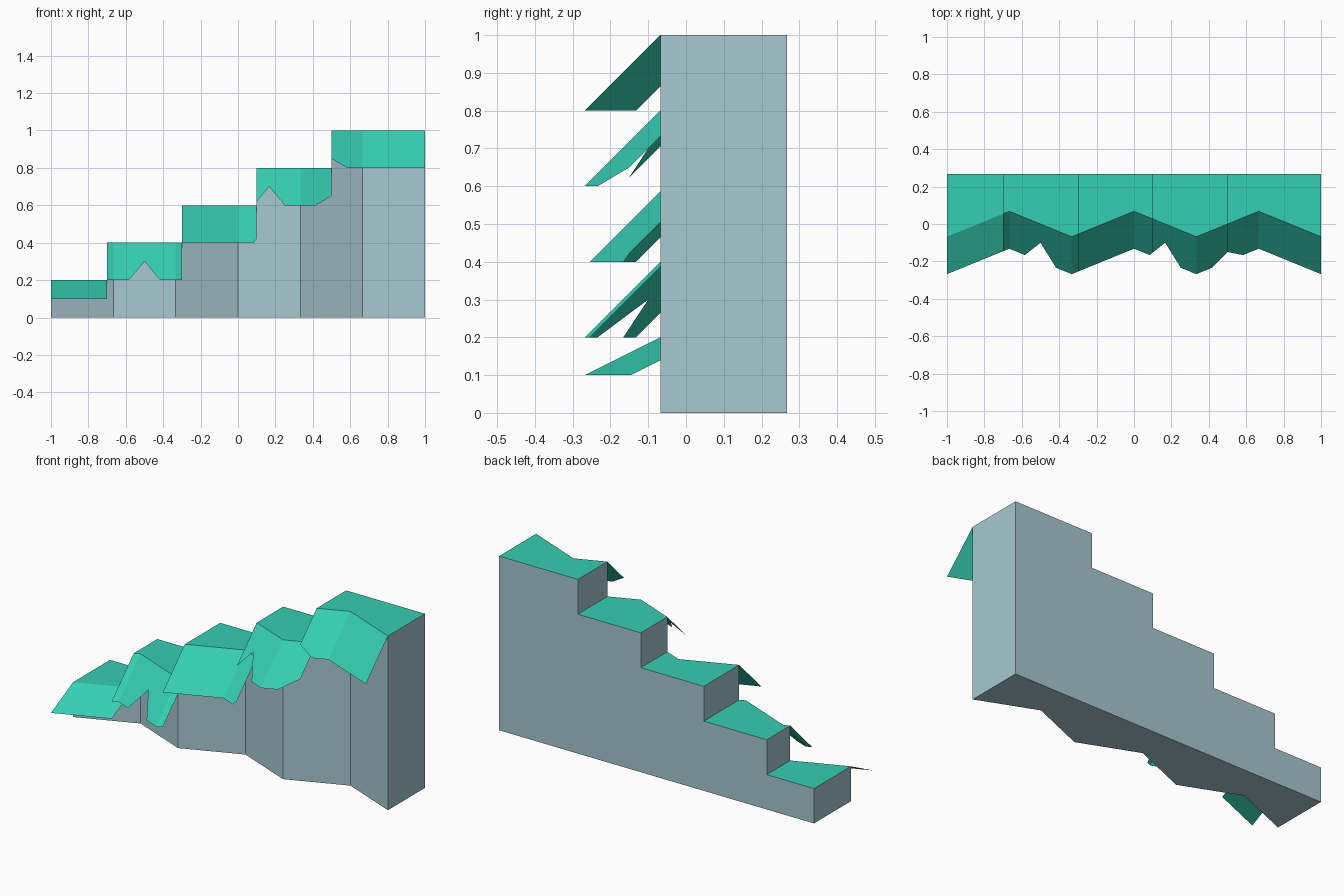
import bpy, bmesh

if "Cube" in bpy.data.objects:
    bpy.data.objects.remove(bpy.data.objects["Cube"])

BACK, AMP, OVERHANG = 0.267, 0.068, 0.2
STEPS = [-1, -0.7, -0.3, 0.1, 0.5, 1]            # x limits of the treads
HEIGHTS = [0.2, 0.4, 0.6, 0.8, 1.0]
CORNERS = [-1 + i / 3 for i in range(7)]         # zigzag corners of the cliff front
NOTCHES = [(-0.5, 0.5), (1 / 6, 0.5), (0.5, 0.75)]  # x, remaining flap length
HALF = 1 / 12                                    # half width of a notch


def front(x):
    """y of the zigzag cliff front."""
    t = (x + 1) * 3
    i = min(int(t + 1e-6), 5)
    y = [-AMP if k % 2 == 0 else AMP for k in (i, i + 1)]
    return y[0] + (y[1] - y[0]) * (t - i)


def reach(x):
    """Flap length at x, shortened in the notches."""
    r = 1.0
    for c, low in NOTCHES:
        r = min(r, low + (1 - low) * abs(x - c) / HALF)
    return r


def columns(a, b, extra=()):
    inside = [x for x in list(CORNERS) + list(extra) if a + 1e-4 < x < b - 1e-4]
    return [a] + sorted(inside) + [b]


def build(name, faces, color):
    bm = bmesh.new()
    for f in faces:
        bm.faces.new([bm.verts.new(p) for p in f])
    bmesh.ops.remove_doubles(bm, verts=bm.verts, dist=1e-4)
    mesh = bpy.data.meshes.new(name)
    bm.to_mesh(mesh)
    bm.free()
    mat = bpy.data.materials.new(name + "_material")
    mat.diffuse_color = color
    mat.use_nodes = True
    mat.node_tree.nodes["Principled BSDF"].inputs["Base Color"].default_value = mat.diffuse_color
    mesh.materials.append(mat)
    bpy.context.collection.objects.link(bpy.data.objects.new(name, mesh))


stone, grass = [], []
notch_x = [c + k * HALF for c, _ in NOTCHES for k in (-1, 0, 1)]
below = 0
for a, b, h in zip(STEPS, STEPS[1:], HEIGHTS):
    xs = columns(a, b)
    # Cliff front, back, riser and underside
    for p, q in zip(xs, xs[1:]):
        stone.append([(p, front(p), 0), (q, front(q), 0), (q, front(q), h), (p, front(p), h)])
    stone.append([(b, BACK, 0), (a, BACK, 0), (a, BACK, h), (b, BACK, h)])
    stone.append([(a, BACK, below), (a, front(a), below), (a, front(a), h), (a, BACK, h)])
    stone.append([(a, BACK, 0), (b, BACK, 0)] + [(x, front(x), 0) for x in reversed(xs)])
    # Grass tread
    grass.append([(x, front(x), h) for x in xs] + [(b, BACK, h), (a, BACK, h)])
    # Overhanging grass flap with notched lower edge
    drop = 0.1 if h == HEIGHTS[0] else 0.2
    fx = columns(a, b, notch_x)

    def tip(x):
        return (x, front(x) - OVERHANG * reach(x), h - drop * reach(x))
    for p, q in zip(fx, fx[1:]):
        grass.append([tip(p), tip(q), (q, front(q), h), (p, front(p), h)])
    below = h
# Tall right end
stone.append([(1, front(1), 0), (1, BACK, 0), (1, BACK, 1), (1, front(1), 1)])

build("cliff_rock", stone, (0.39, 0.58, 0.63, 1))
build("grass_cover", grass, (0.036, 0.62, 0.45, 1))
